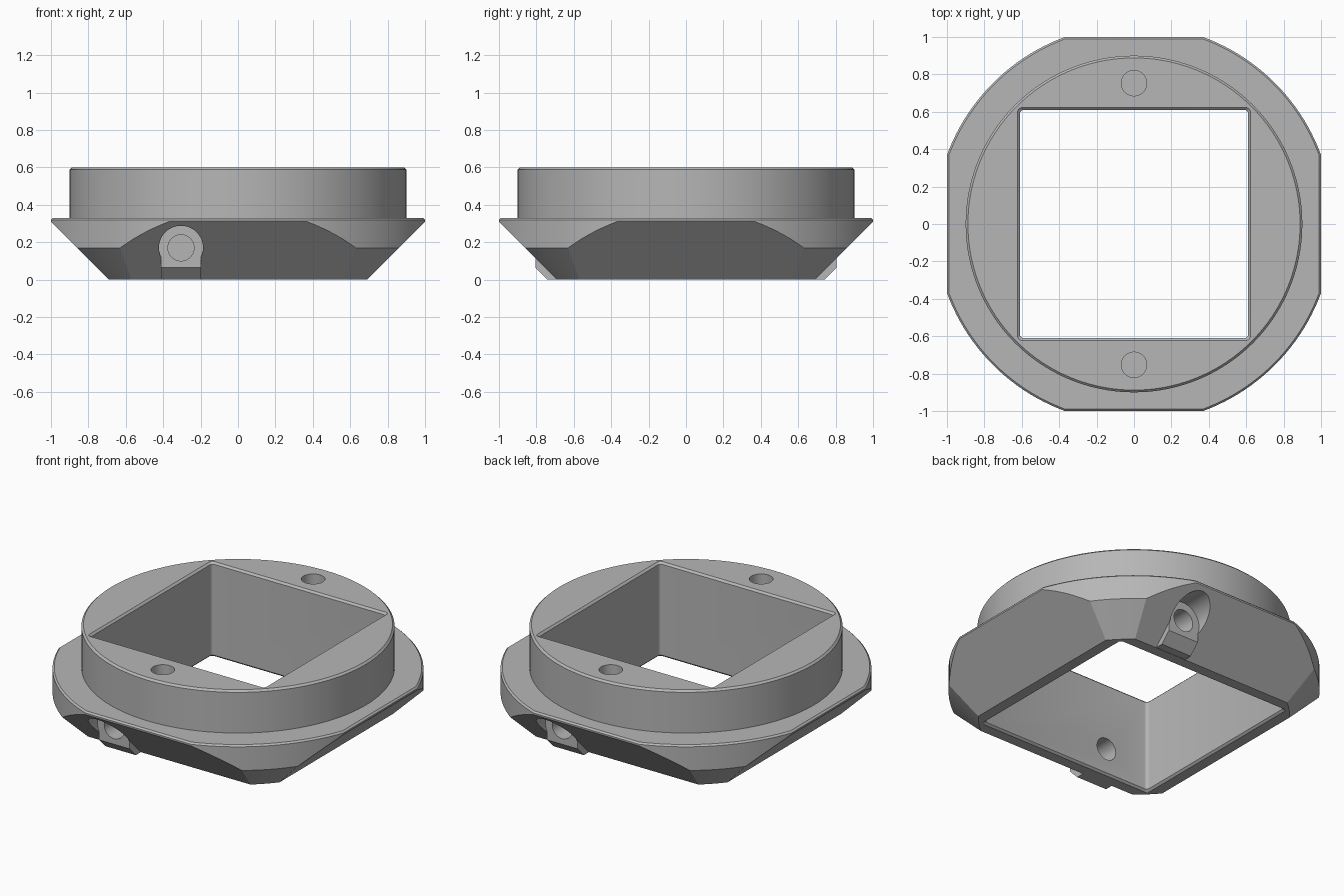
import bpy, bmesh, math
from mathutils import Matrix, Vector

if "Cube" in bpy.data.objects:
    bpy.data.objects.remove(bpy.data.objects["Cube"])

grey = bpy.data.materials.new("mid_grey")
grey.diffuse_color = (0.47, 0.47, 0.47, 1)
grey.use_nodes = True
grey.node_tree.nodes["Principled BSDF"].inputs["Base Color"].default_value = grey.diffuse_color


def loft(name, rings):
    """Closed solid skinned through rings of equal point count."""
    bm = bmesh.new()
    vs = [[bm.verts.new(p) for p in ring] for ring in rings]
    n = len(rings[0])
    for a, b in zip(vs, vs[1:]):
        for i in range(n):
            j = (i + 1) % n
            bm.faces.new((a[i], a[j], b[j], b[i]))
    bm.faces.new(vs[0][::-1])
    bm.faces.new(vs[-1])
    bmesh.ops.recalc_face_normals(bm, faces=bm.faces)
    me = bpy.data.meshes.new(name)
    bm.to_mesh(me)
    bm.free()
    ob = bpy.data.objects.new(name, me)
    bpy.context.collection.objects.link(ob)
    me.materials.append(grey)
    return ob


def circle(r, z, n):
    return [(r * math.cos(2 * math.pi * i / n), r * math.sin(2 * math.pi * i / n), z)
            for i in range(n)]


def square(h, z, r=0.0, n=4):
    """Square ring of half width h, with optional rounded corners."""
    if not r:
        return [(h, -h, z), (h, h, z), (-h, h, z), (-h, -h, z)]
    pts = []
    for k, (sx, sy) in enumerate(((1, 1), (-1, 1), (-1, -1), (1, -1))):
        for i in range(n + 1):
            a = math.pi / 2 * (k + i / n)
            pts.append((sx * (h - r) + r * math.cos(a), sy * (h - r) + r * math.sin(a), z))
    return pts


def combine(target, tool, operation):
    mod = target.modifiers.new("boolean", 'BOOLEAN')
    mod.operation, mod.solver, mod.object = operation, 'EXACT', tool
    bpy.context.view_layer.objects.active = target
    bpy.ops.object.modifier_apply(modifier=mod.name)
    bpy.data.objects.remove(tool, do_unlink=True)


def bore(name, r, start, end, n=40):
    """Cylinder between two points."""
    a, b = Vector(start), Vector(end)
    d = b - a
    ob = loft(name, [circle(r, 0, n), circle(r, d.length, n)])
    ob.data.transform(Matrix.Translation(a) @ d.to_track_quat('Z', 'Y').to_matrix().to_4x4())
    return ob


# Turned body: conical foot, flange and raised collar
profile = [(0.895, 0), (1.066, 0.17), (1.066, 0.32), (1.056, 0.33),
           (0.90, 0.33), (0.90, 0.588), (0.888, 0.60)]
body = loft("adapter_ring", [circle(r, z, 160) for r, z in profile])

# Flat sides and sloped underside
sides = [(0.68, -0.01), (1.0, 0.31), (1.0, 0.32), (0.99, 0.33), (0.99, 0.7)]
combine(body, loft("side_clip", [square(h, z) for h, z in sides]), 'INTERSECT')

# Screw seats on front and back: round recess plus a small projecting boss
SX, SZ, FACE = 0.305, 0.17, 0.805
for s in (-1, 1):
    x = s * SX
    combine(body, bore("seat_recess", 0.118, (x, s * FACE, SZ), (x, s * 1.1, SZ), 48), 'DIFFERENCE')
    section = [(0.65, 0.001), (0.742, 0.001), (FACE, 0.065), (FACE, SZ - 0.03), (0.65, SZ - 0.03)]
    boss = loft("seat_boss", [[(x + w, s * y, z) for y, z in section] for w in (-0.108, 0.108)])
    combine(body, boss, 'UNION')

# Square opening with softened rims
rim = [(0.635, -0.012), (0.61, 0.012), (0.61, 0.588), (0.634, 0.612)]
combine(body, loft("square_opening", [square(h, z, 0.02) for h, z in rim]), 'DIFFERENCE')

# Screw holes through the walls and blind pin holes in the collar
for s in (-1, 1):
    x = s * SX
    combine(body, bore("screw_hole", 0.07, (x, s * 0.5, SZ), (x, s * 0.9, SZ)), 'DIFFERENCE')
    combine(body, bore("pin_hole", 0.068, (0, s * 0.753, 0.45), (0, s * 0.753, 0.7)), 'DIFFERENCE')

# Smooth the curved walls, keep the edges crisp
bpy.ops.object.select_all(action='DESELECT')
body.select_set(True)
bpy.context.view_layer.objects.active = body
bpy.ops.object.shade_smooth_by_angle(angle=math.radians(25))
